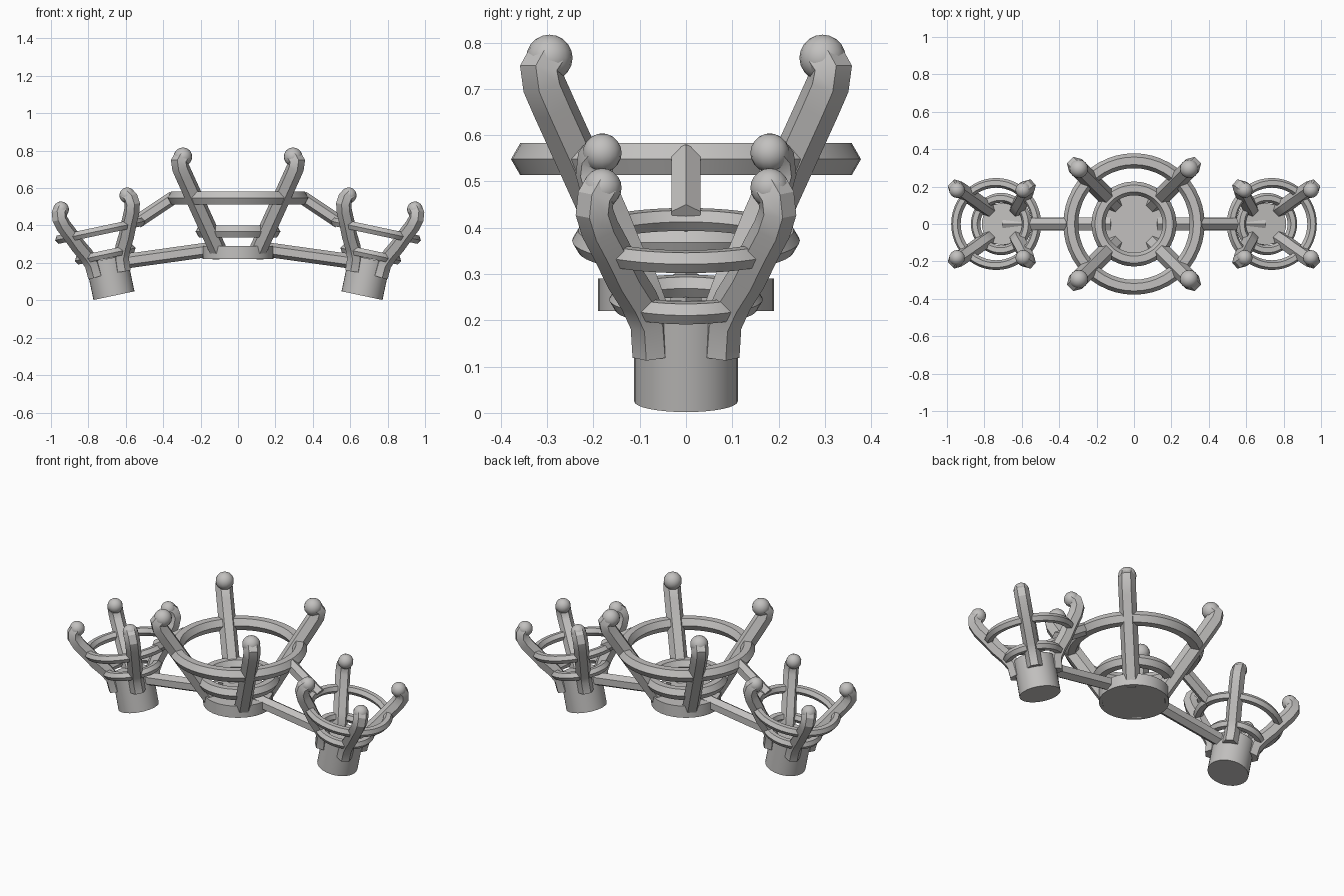
import bpy, bmesh, math
from mathutils import Vector, Matrix

if "Cube" in bpy.data.objects:
    bpy.data.objects.remove(bpy.data.objects["Cube"])

metal = bpy.data.materials.new("warm_grey_metal")
metal.use_nodes = True
COLOUR = (0.54, 0.53, 0.52, 1)
metal.diffuse_color = COLOUR
metal.node_tree.nodes["Principled BSDF"].inputs["Base Color"].default_value = COLOUR


def finish(obj, name, matrix):
    """Name, place, colour and shade one part."""
    obj.name = name
    obj.matrix_world = matrix
    obj.data.materials.append(metal)
    bpy.ops.object.select_all(action='DESELECT')
    obj.select_set(True)
    bpy.context.view_layer.objects.active = obj
    bpy.ops.object.shade_smooth_by_angle(angle=math.radians(30))


def ring(name, radius, tube, height, frame):
    bpy.ops.mesh.primitive_torus_add(major_radius=radius, minor_radius=tube,
                                     major_segments=48, minor_segments=6)
    finish(bpy.context.object, name, frame @ Matrix.Translation((0, 0, height)))


def drum(name, radius, bottom, top, frame):
    bpy.ops.mesh.primitive_cylinder_add(vertices=32, radius=radius, depth=top - bottom)
    finish(bpy.context.object, name,
           frame @ Matrix.Translation((0, 0, (bottom + top) / 2)))


def ball(name, radius, place, frame):
    bpy.ops.mesh.primitive_uv_sphere_add(segments=16, ring_count=10, radius=radius)
    finish(bpy.context.object, name, frame @ Matrix.Translation(place))


def hex_bar(name, path, radius, turn, frame):
    """Sweep a hexagon along (distance, height) points in the local xz plane."""
    pts = [Vector((x, 0, z)) for x, z in path]
    side = Vector((0, 1, 0))
    bm = bmesh.new()
    loops = []
    for i, p in enumerate(pts):
        before = (p - pts[i - 1]).normalized() if i else None
        after = (pts[i + 1] - p).normalized() if i < len(pts) - 1 else None
        along = ((before or after) + (after or before)).normalized()
        up = side.cross(along)
        angles = [turn + k * math.pi / 3 for k in range(6)]
        loops.append([bm.verts.new(p + radius * (up * math.cos(a) + side * math.sin(a)))
                      for a in angles])
    for a, b in zip(loops, loops[1:]):
        for k in range(6):
            bm.faces.new((a[k], a[k - 1], b[k - 1], b[k]))
    bm.faces.new(loops[0])
    bm.faces.new(loops[-1])
    bmesh.ops.recalc_face_normals(bm, faces=bm.faces)
    mesh = bpy.data.meshes.new(name)
    bm.to_mesh(mesh)
    bm.free()
    obj = bpy.data.objects.new(name, mesh)
    bpy.context.collection.objects.link(obj)
    finish(obj, name, frame)


def prongs(name, path, radius, ball_radius, frame):
    """Four ball-tipped prongs on the diagonals; path distances are per axis."""
    path = [(d * math.sqrt(2), z) for d, z in path]
    for k in range(4):
        spin = frame @ Matrix.Rotation(math.radians(45 + 90 * k), 4, 'Z')
        hex_bar(f"{name}_prong_{k + 1}", path, radius, math.pi / 6, spin)
        ball(f"{name}_prong_tip_{k + 1}", ball_radius, (path[-1][0], 0, path[-1][1]), spin)


# Large central setting
centre = Matrix.Identity(4)
drum("centre_base", 0.19, 0.22, 0.29, centre)
ring("centre_lower_ring", 0.19, 0.037, 0.368, centre)
ring("centre_upper_ring", 0.338, 0.040, 0.548, centre)
prongs("centre", [(0.094, 0.24), (0.285, 0.66), (0.307, 0.71), (0.313, 0.74), (0.295, 0.767)],
       0.048, 0.05, centre)

# Two smaller settings leaning outward, with the struts that join them
small_path = [(0.075, 0.118), (0.08, 0.19), (0.102, 0.245), (0.132, 0.3), (0.16, 0.365),
              (0.186, 0.42), (0.198, 0.46), (0.195, 0.49), (0.181, 0.51)]
for name, s in (("left", 1), ("right", -1)):
    frame = (Matrix.Translation((s * 0.663, 0, 0.025))
             @ Matrix.Rotation(s * math.radians(12), 4, 'Y'))
    drum(f"{name}_base", 0.112, 0, 0.2, frame)
    ring(f"{name}_lower_ring", 0.14, 0.026, 0.225, frame)
    ring(f"{name}_upper_ring", 0.22, 0.026, 0.355, frame)
    prongs(name, small_path, 0.042, 0.042, frame)
    facing = Matrix.Rotation(0 if s > 0 else math.pi, 4, 'Z')
    hex_bar(f"{name}_lower_strut", [(0.12, 0.276), (0.7, 0.195)], 0.039, 0, facing)
    hex_bar(f"{name}_upper_strut", [(0.345, 0.55), (0.54, 0.42)], 0.036, 0, facing)
